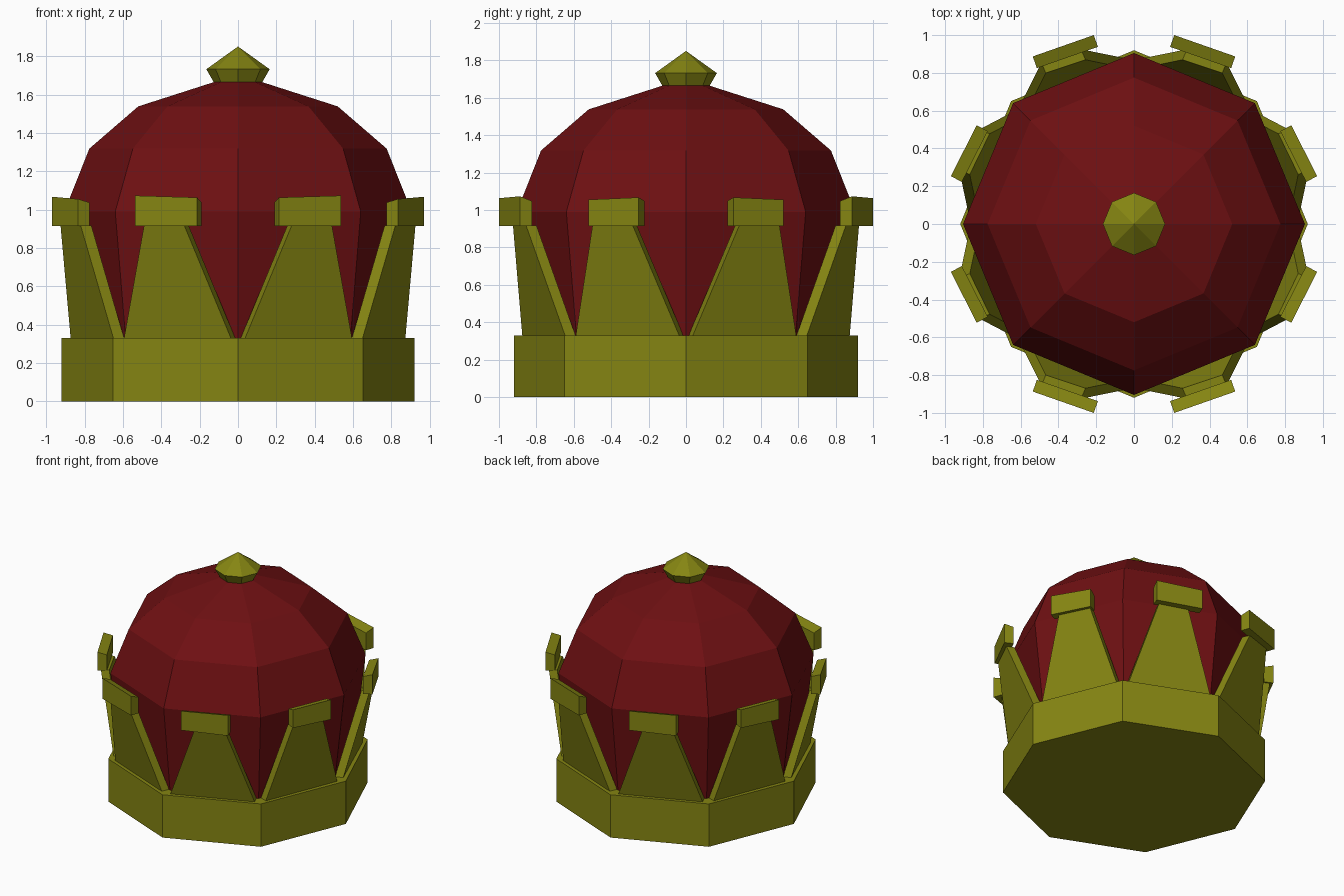
import bpy, bmesh, math
from mathutils import Vector

cube = bpy.data.objects.get("Cube")
if cube:
    bpy.data.objects.remove(cube, do_unlink=True)


def material(name, color):
    m = bpy.data.materials.new(name)
    m.use_nodes = True
    m.diffuse_color = color
    bsdf = next(n for n in m.node_tree.nodes if n.type == 'BSDF_PRINCIPLED')
    bsdf.inputs["Base Color"].default_value = color
    return m


gold = material("olive gold", (0.235, 0.235, 0.006, 1))
red = material("deep red", (0.155, 0.005, 0.006, 1))


def finish(name, bm, mat):
    bmesh.ops.recalc_face_normals(bm, faces=bm.faces)
    mesh = bpy.data.meshes.new(name)
    bm.to_mesh(mesh)
    bm.free()
    mesh.materials.append(mat)
    obj = bpy.data.objects.new(name, mesh)
    bpy.context.collection.objects.link(obj)
    return obj


def octagon_lathe(name, profile, mat):
    """Stack eight-sided rings from (radius, z) pairs; radius 0 is an apex."""
    bm = bmesh.new()
    rings = []
    for r, z in profile:
        n = 8 if r else 1
        rings.append([bm.verts.new((r * math.cos(math.tau * i / 8),
                                    r * math.sin(math.tau * i / 8), z)) for i in range(n)])
    for a, b in zip(rings, rings[1:]):
        for i in range(8):
            j = (i + 1) % 8
            if len(b) == 1:
                bm.faces.new((a[i], a[j], b[0]))
            else:
                bm.faces.new((a[i], a[j], b[j], b[i]))
    for ring in (rings[0], rings[-1]):
        if len(ring) > 1:
            bm.faces.new(ring)
    return finish(name, bm, mat)


def mirrored_slab(name, outer, depth, drop=0):
    """Thicken an outer quad inwards, then mirror it to all four quadrants.
    Corners run bottom, bottom, top, top; drop lowers the inner top edge."""
    pts = [Vector(p) for p in outer]
    side = pts[1] - pts[0]
    inward = Vector((-side.y, side.x, 0)).normalized() * depth
    if inward.dot(pts[0]) > 0:
        inward.negate()
    inner = [p + inward - Vector((0, 0, drop if i > 1 else 0)) for i, p in enumerate(pts)]
    bm = bmesh.new()
    o = [bm.verts.new(p) for p in pts]
    n = [bm.verts.new(p) for p in inner]
    bm.faces.new(o)
    bm.faces.new(n)
    for i in range(4):
        j = (i + 1) % 4
        bm.faces.new((o[i], o[j], n[j], n[i]))
    obj = finish(name, bm, gold)
    mod = obj.modifiers.new("Mirror", 'MIRROR')
    mod.use_axis = (True, True, False)


# Band, cloth dome and finial
octagon_lathe("base_band", [(0.92, 0), (0.92, 0.33)], gold)
octagon_lathe("cloth_dome", [(0.825, 0.3), (0.905, 0.99), (0.775, 1.318),
                             (0.52, 1.538), (0, 1.705)], red)
octagon_lathe("top_finial", [(0.125, 1.662), (0.165, 1.732), (0, 1.85)], gold)

# Tapered uprights
mirrored_slab("front_back_uprights", [(0.035, -0.875, 0.325), (0.595, -0.645, 0.325),
                                      (0.49, -0.855, 0.917), (0.28, -0.925, 0.917)], 0.06)
mirrored_slab("side_uprights", [(0.872, 0.035, 0.325), (0.648, 0.59, 0.325),
                                (0.82, 0.5, 0.917), (0.925, 0.285, 0.917)], 0.06)

# Cap blocks on the uprights
mirrored_slab("front_back_caps", [(0.213, -1.0, 0.915), (0.536, -0.887, 0.915),
                                  (0.536, -0.887, 1.073), (0.213, -1.0, 1.063)], 0.066, 0.025)
mirrored_slab("side_caps", [(0.97, 0.253, 0.915), (0.833, 0.522, 0.915),
                            (0.833, 0.522, 1.055), (0.97, 0.253, 1.067)], 0.066, 0.018)
